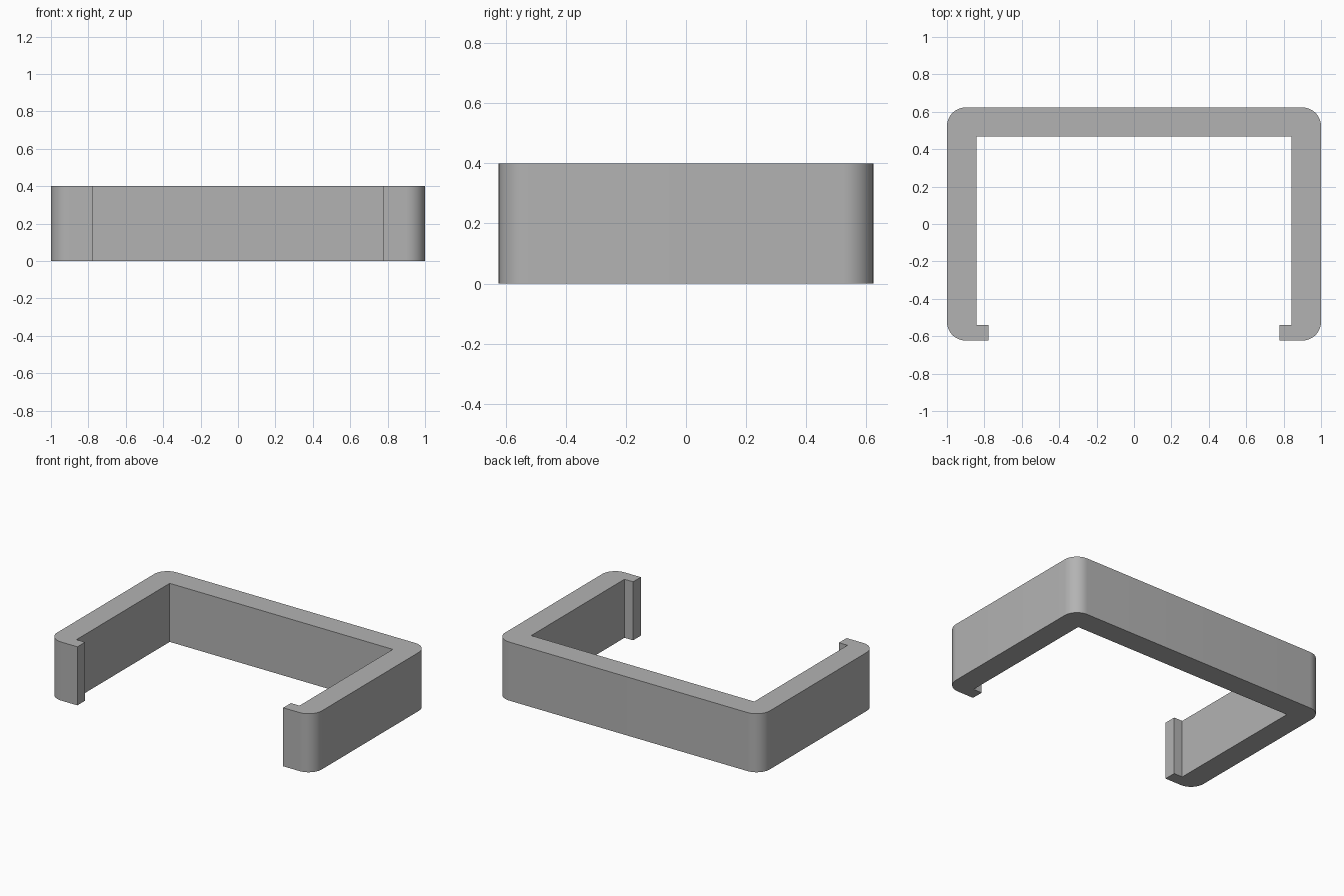
import bpy
import bmesh
from math import cos, sin, radians

cube = bpy.data.objects.get("Cube")
if cube:
    bpy.data.objects.remove(cube, do_unlink=True)

HALF_WIDTH, HALF_DEPTH, HEIGHT = 1.0, 0.623, 0.4
INNER_X, INNER_BACK = 0.843, 0.467
LIP_X, LIP_Y = 0.778, -0.54
RADIUS, STEPS = 0.1, 12


def rounded_corner(side_y, start):
    """Quarter-circle points for an outer corner on the +x side."""
    cx, cy = HALF_WIDTH - RADIUS, side_y * (HALF_DEPTH - RADIUS)
    angles = [radians(start + 90 * i / STEPS) for i in range(STEPS + 1)]
    return [(cx + RADIUS * cos(a), cy + RADIUS * sin(a)) for a in angles]


# Half outline of the bracket, from inner back corner round to the outer back
half = [(INNER_X, INNER_BACK), (INNER_X, LIP_Y), (LIP_X, LIP_Y), (LIP_X, -HALF_DEPTH)]
half += rounded_corner(-1, -90) + rounded_corner(1, 0)
outline = half + [(-x, y) for x, y in reversed(half)]

# Extrude the outline upward
bm = bmesh.new()
base = bm.faces.new([bm.verts.new((x, y, 0)) for x, y in outline])
top = bmesh.ops.extrude_face_region(bm, geom=[base], use_keep_orig=True)
bmesh.ops.translate(bm, vec=(0, 0, HEIGHT),
                    verts=[v for v in top["geom"] if isinstance(v, bmesh.types.BMVert)])
bmesh.ops.recalc_face_normals(bm, faces=bm.faces)
mesh = bpy.data.meshes.new("clip_bracket")
bm.to_mesh(mesh)
bm.free()
bracket = bpy.data.objects.new("clip_bracket", mesh)
bpy.context.collection.objects.link(bracket)

# Plain grey material
grey = bpy.data.materials.new("plain_grey")
grey.use_nodes = True
color = (0.45, 0.45, 0.45, 1)
grey.diffuse_color = color
grey.node_tree.nodes["Principled BSDF"].inputs["Base Color"].default_value = color
mesh.materials.append(grey)

# Smooth rounded corners, crisp edges elsewhere
bpy.ops.object.select_all(action="DESELECT")
bracket.select_set(True)
bpy.context.view_layer.objects.active = bracket
bpy.ops.object.shade_smooth_by_angle(angle=radians(30))
